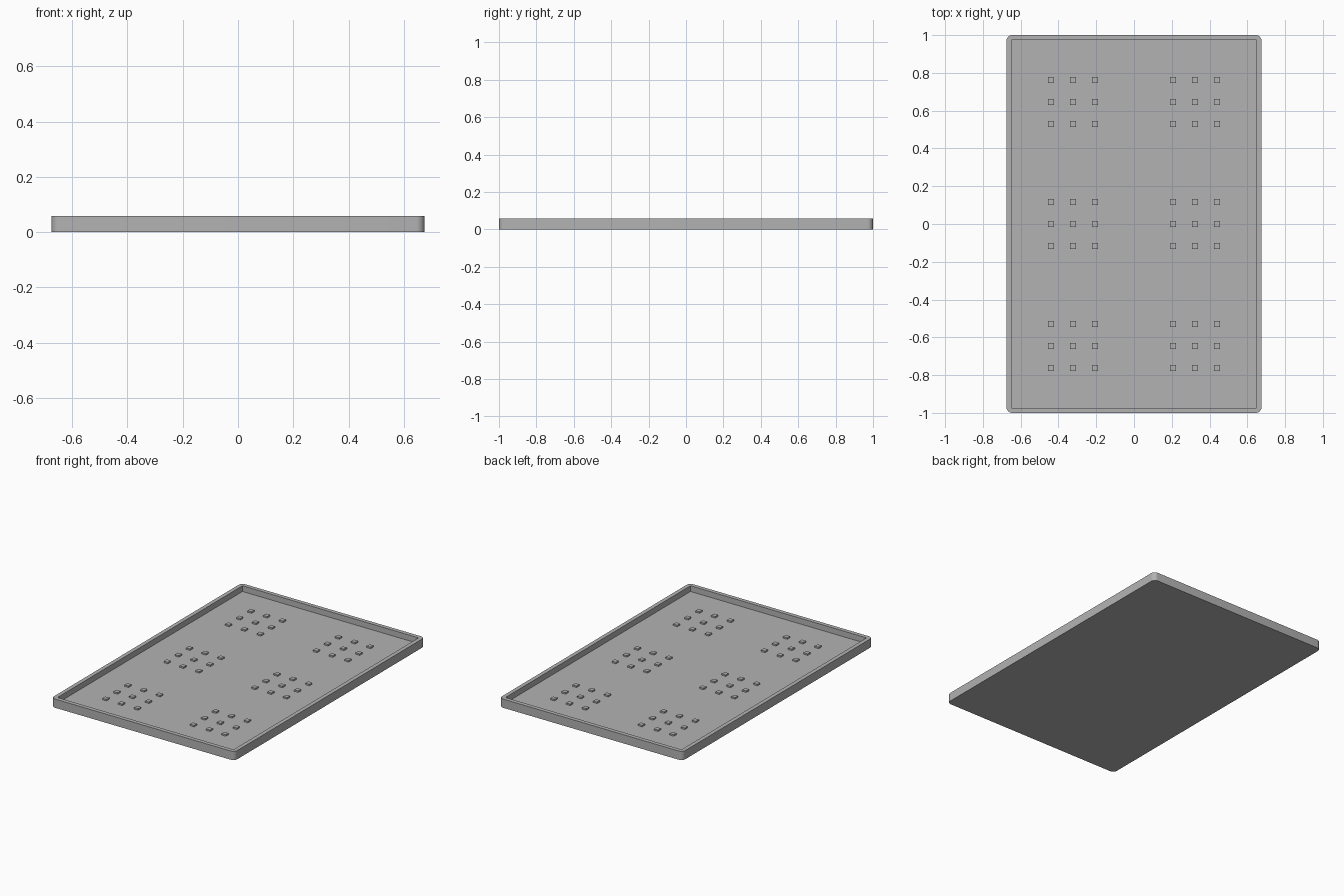
import bpy
import bmesh

WIDTH, LENGTH, HEIGHT = 1.35, 2.0, 0.058
WALL, FLOOR = 0.027, 0.02
CORNER_RADIUS = 0.03
PEG, PEG_HEIGHT = 0.03, 0.01
GROUP_PITCH, PEG_PITCH = 0.646, 0.1165

cube = bpy.data.objects.get("Cube")
if cube:
    bpy.data.objects.remove(cube)

grey = bpy.data.materials.new("plain grey")
grey.use_nodes = True
colour = (0.45, 0.45, 0.45, 1)
grey.diffuse_color = colour
grey.node_tree.nodes["Principled BSDF"].inputs["Base Color"].default_value = colour


def add_object(name, bm):
    mesh = bpy.data.meshes.new(name)
    bm.to_mesh(mesh)
    bm.free()
    mesh.materials.append(grey)
    obj = bpy.data.objects.new(name, mesh)
    bpy.context.collection.objects.link(obj)
    return obj


def add_box(bm, size, centre):
    verts = bmesh.ops.create_cube(bm, size=1)["verts"]
    bmesh.ops.scale(bm, vec=size, verts=verts)
    bmesh.ops.translate(bm, vec=centre, verts=verts)
    return verts


# Tray: box with rounded outer corners and a square recess
bm = bmesh.new()
add_box(bm, (WIDTH, LENGTH, HEIGHT), (0, 0, HEIGHT / 2))
uprights = [e for e in bm.edges if abs(e.verts[0].co.z - e.verts[1].co.z) > HEIGHT / 2]
bmesh.ops.bevel(bm, geom=uprights, offset=CORNER_RADIUS, segments=8,
                profile=0.5, affect='EDGES')
tray = add_object("tray", bm)

bm = bmesh.new()
add_box(bm, (WIDTH - 2 * WALL, LENGTH - 2 * WALL, HEIGHT), (0, 0, FLOOR + HEIGHT / 2))
cutter = add_object("recess_cutter", bm)
cutter.hide_render = True
recess = tray.modifiers.new("recess", 'BOOLEAN')
recess.operation = 'DIFFERENCE'
recess.solver = 'EXACT'
recess.object = cutter

# Apply the recess, then remove the cutter
bpy.context.view_layer.objects.active = tray
bpy.ops.object.select_all(action='DESELECT')
tray.select_set(True)
bpy.ops.object.modifier_apply(modifier=recess.name)
bpy.data.objects.remove(cutter)
bpy.ops.object.shade_smooth_by_angle()

# Pegs: six groups of three by three
bm = bmesh.new()
for side in (-0.5, 0.5):
    for row in (-1, 0, 1):
        for i in (-1, 0, 1):
            for j in (-1, 0, 1):
                x = side * GROUP_PITCH + i * PEG_PITCH
                y = row * GROUP_PITCH + j * PEG_PITCH
                add_box(bm, (PEG, PEG, PEG_HEIGHT), (x, y, FLOOR + PEG_HEIGHT / 2))
add_object("floor_pegs", bm)
